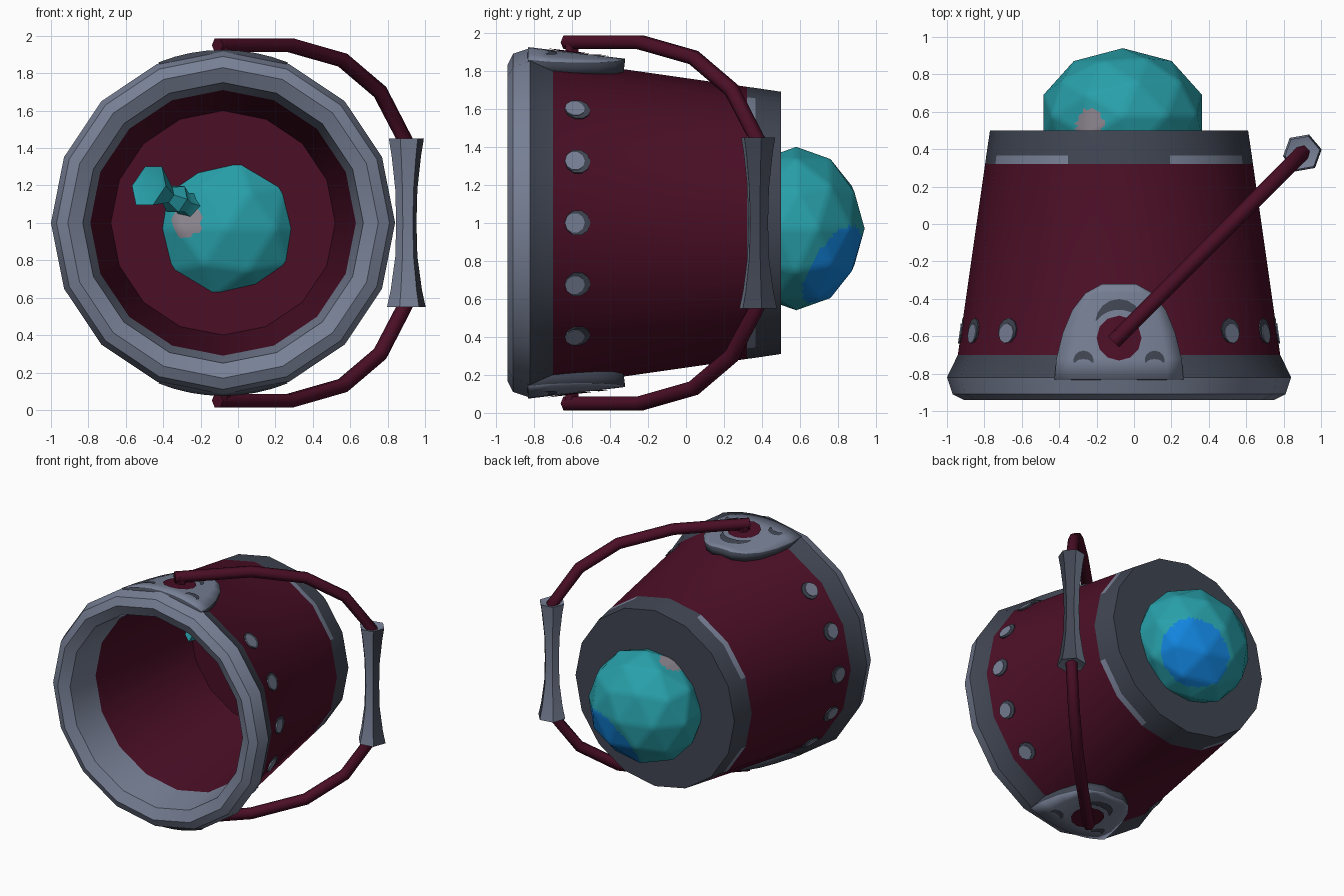
import bpy, bmesh, math
from mathutils import Matrix, Vector

if "Cube" in bpy.data.objects:
    bpy.data.objects.remove(bpy.data.objects["Cube"])

COLOURS = {
    "maroon": (0.070, 0.0045, 0.019), "light_grey": (0.185, 0.215, 0.300),
    "dark_grey": (0.051, 0.060, 0.085), "teal": (0.021, 0.350, 0.400),
    "blue": (0.006, 0.230, 0.720), "pink_grey": (0.270, 0.240, 0.280)}
MATS = {}
for n, c in COLOURS.items():
    MATS[n] = bpy.data.materials.new(n)
    MATS[n].diffuse_color = (*c, 1)

CX, CZ = -0.08, 1.0          # bucket axis runs along y


def finish(name, bm, mats, smooth=40, recalc=True):
    if recalc:
        bmesh.ops.recalc_face_normals(bm, faces=bm.faces[:])
    me = bpy.data.meshes.new(name)
    bm.to_mesh(me)
    bm.free()
    ob = bpy.data.objects.new(name, me)
    bpy.context.collection.objects.link(ob)
    for m in mats:
        me.materials.append(MATS[m])
    if smooth:
        bpy.ops.object.select_all(action='DESELECT')
        ob.select_set(True)
        bpy.context.view_layer.objects.active = ob
        bpy.ops.object.shade_smooth_by_angle(angle=math.radians(smooth))
    return ob


def lathe(name, profile, sides, matrix, mats, rule=lambda seg, ang: 0, smooth=40):
    """Spin (radius, height) points about local z; rule picks the material."""
    bm = bmesh.new()
    rings = []
    for r, h in profile:
        if r == 0:
            rings.append([bm.verts.new((0, 0, h))] * sides)
        else:
            rings.append([bm.verts.new((r * math.cos(2 * math.pi * k / sides),
                                        r * math.sin(2 * math.pi * k / sides), h))
                          for k in range(sides)])
    for s in range(len(rings) - 1):
        for k in range(sides):
            k2 = (k + 1) % sides
            loop = (rings[s][k], rings[s][k2], rings[s + 1][k2], rings[s + 1][k])
            f = bm.faces.new(list(dict.fromkeys(loop)))
            f.material_index = rule(s, 2 * math.pi * (k + 0.5) / sides)
    bm.transform(matrix)
    return finish(name, bm, mats, smooth)


# Bucket: outside from the base to the rim, then inside down to the floor
along_y = Matrix.Translation((CX, 0, CZ)) @ Matrix.Rotation(-math.pi / 2, 4, 'X')
bucket_profile = [(0, 0.5), (0.69, 0.5), (0.71, 0.365), (0.716, 0.32), (0.862, -0.70),
                  (0.92, -0.82), (0.89, -0.91), (0.83, -0.94), (0.75, -0.90),
                  (0.71, -0.64), (0.60, 0.38), (0, 0.38)]


def bucket_colour(seg, ang):
    if seg == 2:                                   # worn edge of the base band
        return 1 if abs(math.sin(2 * ang)) > 0.6 else 2
    return {0: 2, 1: 2, 3: 0, 4: 2, 9: 0, 10: 0}.get(seg, 1)


lathe("bucket", bucket_profile, 16, along_y, ["maroon", "light_grey", "dark_grey"],
      bucket_colour, 35)

# Rivets: five flat discs on each side, each with a dark shadow edge
for side in (0, math.pi):
    for k in range(-2, 3):
        a = side + k * math.pi / 8
        out = Vector((math.cos(a), 0.14, math.sin(a))).normalized()
        rot = out.to_track_quat('Z', 'Y').to_matrix().to_4x4()
        for label, rad, y, lift, col in (("rivet_edge", 0.068, -0.57, 0.003, "dark_grey"),
                                         ("rivet", 0.053, -0.585, 0.008, "light_grey")):
            r = 0.862 - (y + 0.70) * 0.143 + lift
            p = (CX + r * math.cos(a), y, CZ + r * math.sin(a))
            lathe(label, [(rad, -0.008), (rad, 0), (0, 0)], 10,
                  Matrix.Translation(p) @ rot, [col])


# Ears: curved plates at top and bottom that carry the handle
def on_ear(x, y, sign, lift=0.0):
    r = 0.925 - 0.12 * (y + 0.83) + lift
    return (CX + x, y, CZ + sign * math.sqrt(r * r - x * x))


def strip_plate(name, rows, sign, mats, lift=0.0, thick=0.0):
    """Rows of (x, y) points laid on the ear surface."""
    bm = bmesh.new()
    g = [[bm.verts.new(on_ear(x, y, sign, lift)) for x, y in row] for row in rows]
    for a, b in zip(g, g[1:]):
        for i in range(len(a) - 1):
            bm.faces.new((a[i], a[i + 1], b[i + 1], b[i]))
    bm.normal_update()
    for f in bm.faces[:]:
        if f.normal.z * sign < 0:
            f.normal_flip()
    ob = finish(name, bm, mats, 40, recalc=False)
    if thick:
        m = ob.modifiers.new("thickness", 'SOLIDIFY')
        m.thickness = thick
        m.offset = -1
        m.material_offset_rim = 1


def arc_rows(cx, cy, rad, width, a0, a1, n=8):
    """Crescent as two rows of points, thickest in the middle."""
    inner, outer = [], []
    for i in range(n + 1):
        a = math.radians(a0 + (a1 - a0) * i / n)
        w = width * (0.15 + math.sin(math.pi * i / n)) / 2
        inner.append((cx + (rad - w) * math.cos(a), cy + (rad - w) * math.sin(a)))
        outer.append((cx + (rad + w) * math.cos(a), cy + (rad + w) * math.sin(a)))
    return [inner, outer]


ear_outline = [(-0.83, 0.345), (-0.72, 0.335), (-0.58, 0.30), (-0.46, 0.25),
               (-0.37, 0.18), (-0.32, 0.09)]
ear_rows = [[(w * c / 4, y) for c in range(-4, 5)] for y, w in ear_outline]
disc_rows = [[(r * math.cos(k * math.pi / 6), -0.61 + r * math.sin(k * math.pi / 6))
              for k in range(13)] for r in (0.01, 0.12)]
for sign, label in ((1, "top"), (-1, "bottom")):
    strip_plate(label + "_ear", ear_rows, sign, ["light_grey", "dark_grey"], 0, 0.08)
    strip_plate(label + "_pivot_disc", disc_rows, sign, ["maroon"], 0.006)
    strip_plate(label + "_ear_groove", arc_rows(0, -0.56, 0.13, 0.05, 20, 160),
                sign, ["dark_grey"], 0.006)
    for sx in (-1, 1):
        strip_plate(label + "_ear_notch", arc_rows(sx * 0.19, -0.75, 0.05, 0.04, 10, 170),
                    sign, ["dark_grey"], 0.006)
    lathe(label + "_pivot_pin", [(0, 0.85), (0.04, 0.85), (0.04, 0.96), (0, 0.96)], 6,
          Matrix.Translation((CX, -0.6, CZ)) @ Matrix.Rotation(0 if sign > 0 else math.pi, 4, 'X'),
          ["maroon"])

# Handle: one bent rod in a slanted plane
half = [(-0.11, 0.95), (0.28, 0.95), (0.56, 0.87), (0.76, 0.70), (0.90, 0.43)]
path = half + [(x, -z) for x, z in reversed(half)]
cu = bpy.data.curves.new("handle_path", 'CURVE')
cu.dimensions = '3D'
cu.bevel_depth = 0.042
cu.bevel_resolution = 1
cu.use_fill_caps = True
sp = cu.splines.new('POLY')
sp.points.add(len(path) - 1)
for p, (x, z) in zip(sp.points, path):
    p.co = (x, -0.6 + (x + 0.08), CZ + z, 1)
handle = bpy.data.objects.new("handle", cu)
bpy.context.collection.objects.link(handle)
cu.materials.append(MATS["maroon"])
bpy.ops.object.select_all(action='DESELECT')
handle.select_set(True)
bpy.context.view_layer.objects.active = handle
bpy.ops.object.convert(target='MESH')

# Grip: flared sleeve, pale on the front and inner sides, dark on the outer side
lathe("grip", [(0, -0.42), (0.105, -0.45), (0.085, -0.36), (0.06, -0.18), (0.055, 0),
               (0.06, 0.18), (0.08, 0.36), (0.095, 0.45), (0, 0.42)], 6,
      Matrix.Translation((0.9, 0.38, CZ)) @ Matrix.Rotation(math.radians(10), 4, 'Z'),
      ["light_grey", "dark_grey"],
      lambda s, a: 1 if 0 < s < 7 and math.cos(a - 0.3) > 0.35 else 0)

# Ball lodged in the base, with a blue patch and two pale spots
centre = Vector((-0.06, 0.58, 0.97))
bm = bmesh.new()
bmesh.ops.create_icosphere(bm, subdivisions=2, radius=1)
bmesh.ops.subdivide_edges(bm, edges=bm.edges[:], cuts=7, use_grid_fill=True)
blue_dir = Vector((0.42, 0.68, -0.58)).normalized()
spots = [Vector((-0.27, 0.30, 1.01)), Vector((-0.25, 0.53, 1.36))]
for f in bm.faces:
    c = f.calc_center_median()
    p = centre + Vector((c.x * 0.445, c.y * 0.36, c.z * 0.43))
    if c.normalized().dot(blue_dir) > 0.79:
        f.material_index = 1
    elif any((p - s).length < 0.09 for s in spots):
        f.material_index = 2
bm.transform(Matrix.Translation(centre) @ Matrix.Diagonal((0.445, 0.36, 0.43, 1)))
finish("ball", bm, ["teal", "blue", "pink_grey"], 40)

# Knot: pinched neck and flared end poking into the bucket
axis = Vector((-0.18, -0.19, 0.09)).normalized()
lathe("ball_knot", [(0.10, -0.14), (0.06, -0.04), (0.085, 0.02), (0.05, 0.09), (0.065, 0.12),
                    (0.125, 0.24), (0, 0.20)], 6,
      Matrix.Translation((-0.32, 0.27, 1.12)) @ axis.to_track_quat('Z', 'Y').to_matrix().to_4x4(),
      ["teal"])

for m in bpy.data.materials:
    if m.users and not m.is_grease_pencil:
        m.use_nodes = True
        m.node_tree.nodes["Principled BSDF"].inputs["Base Color"].default_value = m.diffuse_color
